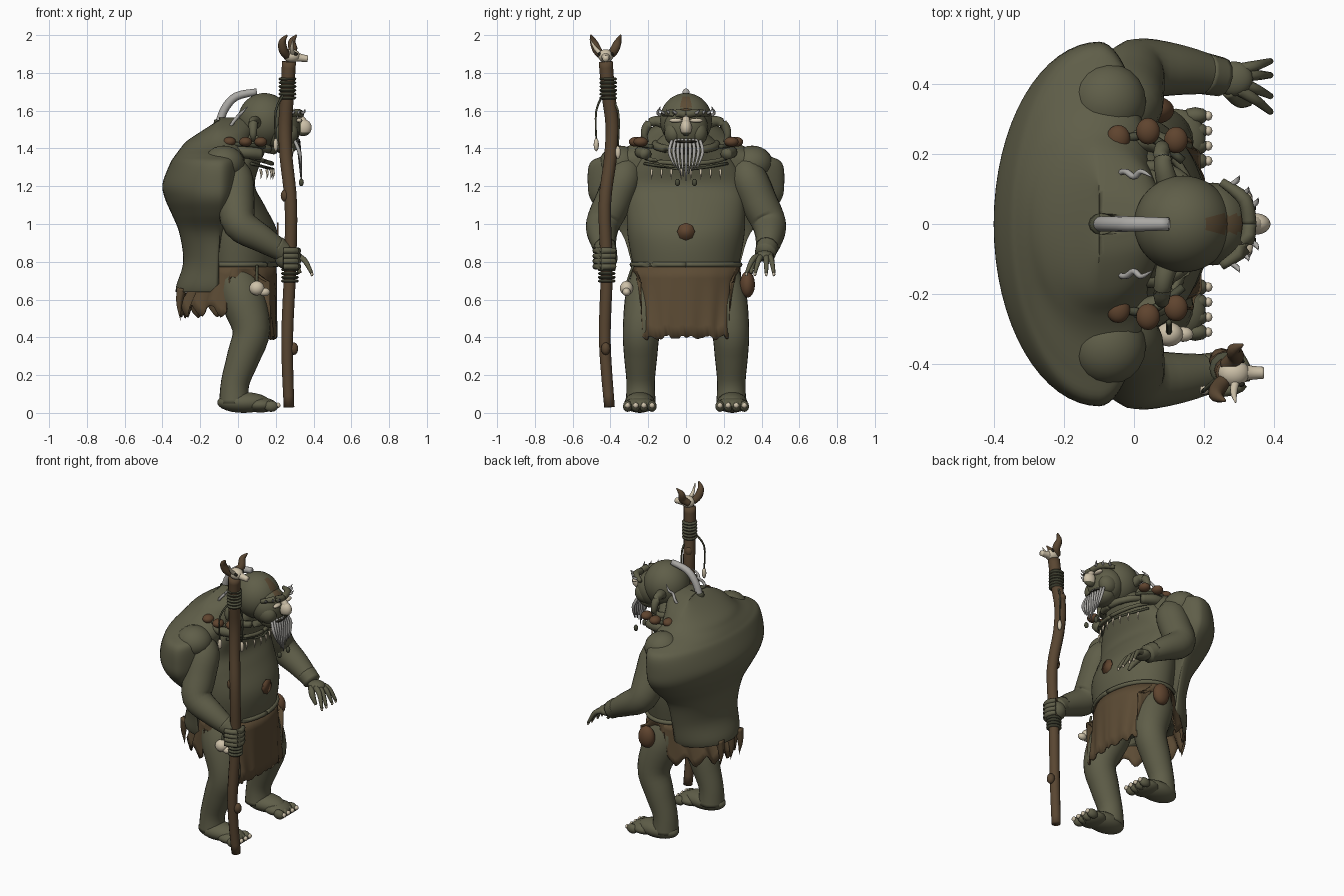
import bpy
import bmesh
import math
import random
from mathutils import Vector, Matrix

random.seed(4)
default_cube = bpy.data.objects.get("Cube")
if default_cube:
    bpy.data.objects.remove(default_cube, do_unlink=True)


def material(name, red, green, blue):
    mat = bpy.data.materials.new(name)
    mat.use_nodes = True
    colour = (red, green, blue, 1)
    mat.diffuse_color = colour
    shader = next(n for n in mat.node_tree.nodes if n.type == "BSDF_PRINCIPLED")
    shader.inputs["Base Color"].default_value = colour
    return mat


SKIN = material("olive skin", .115, .112, .066)
WRAP = material("dark olive wrap", .07, .072, .043)
CLOTH = material("brown cloth", .108, .071, .035)
WOOD = material("staff wood", .1, .061, .031)
BEAD = material("reddish brown", .115, .058, .028)
BONE = material("cream bone", .62, .54, .4)
HAIR = material("grey hair", .4, .39, .37)
DARK = material("dark mouth", .02, .018, .012)


def finish(name, bm, *mats):
    bmesh.ops.recalc_face_normals(bm, faces=bm.faces[:])
    mesh = bpy.data.meshes.new(name)
    bm.to_mesh(mesh)
    bm.free()
    for mat in mats:
        mesh.materials.append(mat)
    for poly in mesh.polygons:
        poly.use_smooth = True
    obj = bpy.data.objects.new(name, mesh)
    bpy.context.collection.objects.link(obj)
    return obj


def paint(obj, rule):
    """Give the second material to the faces that satisfy the rule."""
    for poly in obj.data.polygons:
        if rule(poly.center):
            poly.material_index = 1


def spline(keys, steps):
    """Catmull-Rom interpolation of tuples."""
    keys = [Vector(key) for key in keys]
    padded = [keys[0]] + keys + [keys[-1]]
    result = []
    for a, b, c, d in zip(padded, padded[1:], padded[2:], padded[3:]):
        for i in range(steps):
            t = i / steps
            result.append(b + (c - a) * t / 2 + (a - b * 2.5 + c * 2 - d / 2) * t * t
                          + (b * 3 - a - c * 3 + d) * t ** 3 / 2)
    return result + [keys[-1]]


def bridge(bm, rings):
    rows = [[bm.verts.new(point) for point in ring] for ring in rings]
    count = len(rows[0])
    for low, high in zip(rows, rows[1:]):
        for i in range(count):
            j = (i + 1) % count
            bm.faces.new((low[i], low[j], high[j], high[i]))
    return rows


def skin(name, rings, *mats):
    bm = bmesh.new()
    rows = bridge(bm, rings)
    bm.faces.new(rows[0])
    bm.faces.new(rows[-1])
    return finish(name, bm, *mats)


def body_loft(name, keys, axis, mat, sides=64):
    """Horizontal rings given as height, back x, front x, half width."""
    rings = []
    for z, back, front, half in spline(keys, 5):
        ring = []
        for i in range(sides):
            a = math.tau * i / sides
            reach = front - axis if math.cos(a) > 0 else axis - back
            ring.append((axis + reach * math.cos(a), half * math.sin(a), z))
        rings.append(ring)
    return skin(name, rings, mat)


def tube(name, keys, mat, sides=12, steps=4):
    """Round limb through points given as x, y, z, radius."""
    path = spline(keys, steps)
    rings = []
    for i, key in enumerate(path):
        ahead = path[min(i + 1, len(path) - 1)].to_3d()
        behind = path[max(i - 1, 0)].to_3d()
        along = Vector((ahead - behind)).normalized()
        guide = Vector((0, 1, 0)) if abs(along.y) < .85 else Vector((1, 0, 0))
        side = along.cross(guide).normalized()
        up = along.cross(side)
        angles = [math.tau * k / sides for k in range(sides)]
        rings.append([key.to_3d() + (side * math.cos(a) + up * math.sin(a)) * max(key[3], .001)
                      for a in angles])
    return skin(name, rings, mat)


def blob(name, centre, radii, *mats, detail=20):
    bm = bmesh.new()
    bmesh.ops.create_uvsphere(bm, u_segments=detail, v_segments=detail * 2 // 3, radius=1)
    bm.transform(Matrix.Translation(centre) @ Matrix.Diagonal((*radii, 1)))
    return finish(name, bm, *mats)


def ring_band(name, z, axis, reach, half, thick, mat, tilt=0):
    """Closed cord round the body, optionally lower at the front."""
    keys = []
    for i in range(25):
        a = math.tau * i / 24
        keys.append((axis + reach * math.cos(a), half * math.sin(a), z - tilt * math.cos(a), thick))
    return tube(name, keys, mat, sides=8, steps=2)


# Torso with a painted navel plate, and the humped cloak behind it
body_loft("torso", [(.62, -.1, .08, .2), (.7, -.16, .16, .26), (.78, -.18, .2, .28),
                    (.95, -.2, .21, .31), (1.1, -.22, .14, .31), (1.2, -.22, .09, .29),
                    (1.3, -.2, .11, .27), (1.4, -.15, .15, .2), (1.48, -.1, .17, .12)], 0, SKIN)
tube("navel_patch", [(.206, 0, .96, .047), (.2145, 0, .96, .047)], BEAD, sides=8, steps=1)
body_loft("hump_cloak", [(.64, -.33, -.17, .25), (.68, -.325, -.14, .265), (.8, -.29, -.11, .29),
                         (.95, -.31, -.075, .34), (1.05, -.35, -.03, .44), (1.13, -.385, .02, .505),
                         (1.21, -.4, .04, .52), (1.32, -.36, .05, .51), (1.36, -.335, .06, .44),
                         (1.4, -.305, .07, .33), (1.44, -.27, .08, .265), (1.5, -.18, .09, .2),
                         (1.55, -.1, .08, .1), (1.565, -.05, .04, .03)], -.1, SKIN)
ring_band("belt", .785, 0, .205, .285, .014, SKIN)
ring_band("collar_cord", 1.37, .02, .16, .23, .012, SKIN, tilt=.05)
ring_band("collar_wrap", 1.42, .05, .14, .16, .022, SKIN, tilt=.03)


# Loincloth: long flat front panel, high sides and a ragged back
def loincloth():
    count = 120
    rings = [[] for row in range(7)]
    for i in range(count):
        a = math.tau * i / count
        facing = math.cos(a)
        hem = .4 if facing > .36 else (.69 if facing > -.2 else .54)
        rough = .01 if facing > 0 else .035
        hem += rough * math.sin(i * .8) + random.uniform(-.006, .006)
        for row, ring in enumerate(rings):
            t = row / 6
            fold = 1 + .02 * t * math.sin(i * .8)
            if facing > 0:
                x, half = .205 * facing ** (1 - .8 * t), .29 - .04 * t
            else:
                x, half = (.2 + .11 * t) * facing, .29
            ring.append((x * fold, half * math.sin(a) * fold, .775 + (hem - .775) * t))
    bm = bmesh.new()
    bridge(bm, rings)
    obj = finish("loincloth", bm, CLOTH)
    solid = obj.modifiers.new("thickness", "SOLIDIFY")
    solid.thickness = .008


loincloth()
for y in (-.12, -.03, .08):
    tube("hanging_rag", [(-.3, y, .66, .03), (-.312, y, .58, .018), (-.305, y, .49, 0)], CLOTH, sides=5)

# Limbs, shoulders, ears and ornaments on both sides
for label, s in (("left", 1), ("right", -1)):
    tube(label + "_leg", [(-.03, s * .17, .76, .1), (.02, s * .2, .62, .12), (.07, s * .235, .44, .1),
                          (.03, s * .24, .3, .088), (-.015, s * .24, .16, .075),
                          (-.02, s * .24, .05, .08)], SKIN, sides=24)
    blob(label + "_foot", (.03, s * .245, .055), (.14, .08, .055), SKIN)
    blob(label + "_forefoot", (.12, s * .245, .042), (.085, .085, .04), SKIN)
    for i in range(4):
        y = s * (.18 + i * .043)
        blob(label + "_toe", (.175, y, .035), (.04, .025, .03), SKIN, detail=10)
        blob(label + "_toenail", (.212, y, .04), (.013, .015, .015), BONE, detail=8)
    tube(label + "_arm", [(-.08, s * .3, 1.31, .07), (-.02, s * .33, 1.25, .095),
                          (-.01, s * .385, 1.12, .097), (.01, s * .44, 1, .09),
                          (.13, s * .44, .92, .072), (.25, s * .42, .845, .05)], SKIN, sides=24)
    tube(label + "_cuff", [(.2, s * .43, .88, .06), (.25, s * .42, .845, .056)], SKIN)
    blob(label + "_shoulder", (-.075, s * .35, 1.32), (.11, .11, .095), SKIN)
    for x, y in ((-.045, .245), (.04, .265), (.12, .24)):
        blob("shoulder_bead", (x, s * y, 1.435), (.034, .038, .026), BEAD)
    tube(label + "_shoulder_pad", [(-.06, s * .23, 1.39, .03), (.04, s * .24, 1.38, .032),
                                   (.12, s * .21, 1.37, .03)], SKIN)
    tube(label + "_bead_cord", [(-.06, s * .235, 1.425, .012), (.04, s * .25, 1.42, .012),
                                (.14, s * .18, 1.41, .012)], WRAP, sides=8)
    tube(label + "_ear", [(.1, s * .1, 1.53, .034), (.085, s * .16, 1.545, .027), (.08, s * .205, 1.52, .024),
                          (.08, s * .22, 1.47, .018), (.08, s * .2, 1.435, .004)], SKIN)
    tube(label + "_hair_wisp", [(-.05, s * .14, 1.5, .008), (-.025, s * .15, 1.54, .009),
                                (0, s * .135, 1.57, .009), (.02, s * .15, 1.59, .008),
                                (.05, s * .135, 1.62, .002)], HAIR, sides=6)
    # Face halves
    blob(label + "_cheek", (.26, s * .065, 1.48), (.06, .05, .06), SKIN)
    blob(label + "_eye", (.325, s * .055, 1.548), (.016, .036, .012), BONE, detail=12)
    tube(label + "_brow", [(.33, 0, 1.58, .02), (.315, s * .07, 1.59, .02),
                           (.25, s * .12, 1.58, .012)], SKIN)
    for i in range(3):
        x, y, z = .335 - i * .027, s * (.05 + i * .032), 1.585
        tube("brow_spike", [(x, y, z, .008), (x + .015, y + s * .012, z + .008, .007),
                            (x + .02, y + s * .025, z + .025, 0)], HAIR, sides=6)

# Head, nose and mouth
head = blob("head", (.14, 0, 1.55), (.14, .138, .143), SKIN, CLOTH, detail=48)
paint(head, lambda c: abs(c.y) < .024 and c.x > .21 and c.z > 1.58)
face = blob("face", (.225, 0, 1.505), (.105, .118, .115), SKIN, CLOTH, detail=48)
paint(face, lambda c: abs(c.y) < .026 and c.x > .24 and c.z > 1.56)
blob("jaw", (.25, 0, 1.43), (.075, .085, .06), SKIN)
nose = blob("nose", (.345, 0, 1.51), (.045, .031, .045), SKIN, BONE, detail=24)
paint(nose, lambda c: c.z > 1.488 and c.x > .335)
tube("nose_bridge", [(.325, 0, 1.57, .016), (.345, 0, 1.54, .022), (.35, 0, 1.52, .024)], BONE)
blob("mouth", (.312, 0, 1.435), (.02, .06, .009), DARK)
tube("crest_horn", [(-.1, 0, 1.53, .022), (-.07, 0, 1.61, .022), (-.01, 0, 1.675, .022),
                    (.1, 0, 1.7, .018)], HAIR)
tube("crest_socket", [(-.1, 0, 1.51, .034), (-.095, 0, 1.55, .03)], WRAP)

# Drooping beard strands and braid beads
for i in range(9):
    y = (i - 4) * .02
    tip = 1.22 + abs(y) * .9 + random.uniform(0, .03)
    tube("beard_strand", [(.32 - abs(y) * .3, y * .9, 1.45, .008), (.325, y * 1.1, 1.38, .01),
                          (.335, y * .7, tip, .003)], HAIR, sides=6)
for y in (-.045, .045):
    blob("beard_bead", (.335, y, 1.22), (.014, .014, .02), WRAP, detail=10)

# Necklace of small teeth
for i in range(8):
    y = (i - 3.5) * .052
    x = .185 - y * y * 2
    tube("necklace_tooth", [(x, y, 1.29, .007), (x + .005, y, 1.265, .006), (x, y, 1.235, 0)],
         BONE, sides=6)
tube("necklace_cord", [(.07, -.22, 1.32, .008), (.185, 0, 1.29, .008), (.07, .22, 1.32, .008)],
     WRAP, sides=6)

# Open left hand
blob("left_palm", (.285, .415, .83), (.055, .05, .03), SKIN)
for base, y in ((.44, .465), (.425, .425), (.405, .365), (.385, .32)):
    tube("left_finger", [(.3, base, .83, .019), (.35, (base + y) / 2, .81, .015),
                         (.39, y, .74, .009)], SKIN, sides=8)
    blob("left_fingernail", (.391, y, .735), (.008, .008, .012), BONE, detail=8)
tube("left_thumb", [(.27, .38, .83, .02), (.3, .35, .79, .018), (.33, .345, .74, .009)], SKIN, sides=8)

# Right fist round the staff
blob("right_fist", (.255, -.42, .82), (.06, .058, .06), SKIN)
for i in range(4):
    z = .775 + i * .028
    tube("right_finger", [(.24, -.48, z, .016), (.3, -.465, z, .017), (.318, -.42, z, .017),
                          (.3, -.375, z, .014)], SKIN, sides=8)

# Staff with knots and cord windings
tube("staff", [(.27, -.405, .03, .028), (.26, -.43, .38, .031), (.275, -.42, .75, .032),
               (.28, -.43, 1.1, .033), (.255, -.4, 1.35, .034), (.25, -.39, 1.52, .036),
               (.26, -.41, 1.68, .036), (.27, -.425, 1.86, .037)], WOOD)
for x, y, z in ((.295, -.425, .34), (.25, -.43, 1.15), (.245, -.38, 1.59)):
    blob("staff_knot", (x, y, z), (.025, .025, .034), WOOD, detail=10)
for base, x, y, turns in ((.69, .275, -.42, 4), (1.66, .262, -.412, 6)):
    for i in range(turns):
        z = base + i * .02
        tube("staff_winding", [(x, y, z, .04), (x, y, z + .008, .047), (x, y, z + .016, .04)], WRAP)

# Horned skull on the staff
blob("staff_skull", (.285, -.425, 1.89), (.045, .04, .035), BONE)
tube("skull_snout", [(.29, -.425, 1.89, .03), (.33, -.425, 1.88, .021), (.37, -.425, 1.875, .017)], BONE)
for s, lean in ((1, .05), (-1, 0)):
    tube("skull_horn", [(.26, -.425 + s * .02, 1.89, .02), (.24 + lean, -.425 + s * .045, 1.92, .024),
                        (.235 + lean, -.425 + s * .065, 1.965, .019),
                        (.26 + lean, -.425 + s * .08, 2, .004)], WOOD)
    blob("skull_socket", (.305, -.425 + s * .033, 1.9), (.012, .008, .01), DARK, detail=8)
tube("skull_spur", [(.29, -.45, 1.9, .012), (.285, -.48, 1.93, .01), (.29, -.51, 1.98, .002)], BONE)

# Charms hanging from the staff
for x, y, low in ((.2, -.475, 1.44), (.28, -.36, 1.4)):
    tube("charm_cord", [(.25, -.43, 1.7, .006), (x, y, 1.6, .006), (x, y, low, .005)], WRAP, sides=6)
    blob("charm_tooth", (x, y, low - .02), (.014, .014, .035), BONE, detail=10)

# Belt pouch and small hanging skull
blob("belt_pouch", (.06, .325, .68), (.055, .04, .07), BEAD)
blob("belt_skull", (.1, -.315, .66), (.04, .035, .038), BONE)
blob("belt_skull_jaw", (.14, -.315, .64), (.03, .022, .022), BONE, detail=12)
tube("belt_skull_cord", [(.1, -.28, .78, .008), (.1, -.315, .68, .008)], WRAP, sides=6)
